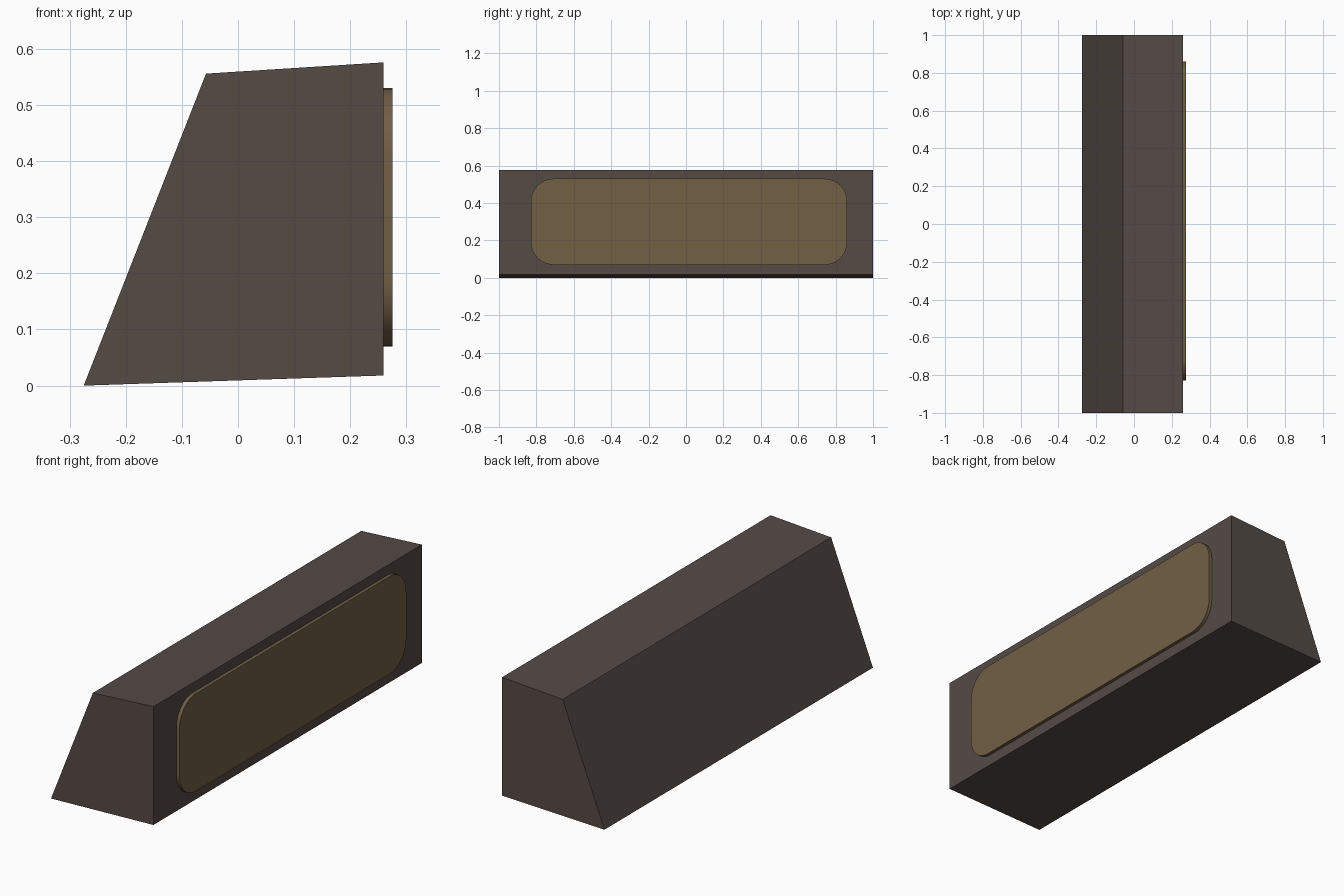
import bpy, bmesh, math

if "Cube" in bpy.data.objects:
    bpy.data.objects.remove(bpy.data.objects["Cube"])


def material(name, rgb):
    mat = bpy.data.materials.new(name)
    mat.diffuse_color = (*rgb, 1)
    mat.use_nodes = True
    mat.node_tree.nodes["Principled BSDF"].inputs["Base Color"].default_value = mat.diffuse_color
    return mat


def prism(name, points, direction, mat):
    """Extrude a closed outline along a direction into a solid part."""
    bm = bmesh.new()
    face = bm.faces.new([bm.verts.new(p) for p in points])
    ext = bmesh.ops.extrude_face_region(bm, geom=[face])
    moved = [g for g in ext["geom"] if isinstance(g, bmesh.types.BMVert)]
    bmesh.ops.translate(bm, verts=moved, vec=direction)
    bmesh.ops.recalc_face_normals(bm, faces=bm.faces)
    mesh = bpy.data.meshes.new(name)
    bm.to_mesh(mesh)
    bm.free()
    mesh.materials.append(mat)
    obj = bpy.data.objects.new(name, mesh)
    bpy.context.collection.objects.link(obj)
    return obj


def rounded_rect(y0, y1, z0, z1, r, steps=10):
    corners = [(y1 - r, z1 - r), (y0 + r, z1 - r), (y0 + r, z0 + r), (y1 - r, z0 + r)]
    pts = []
    for i, (cy, cz) in enumerate(corners):
        for s in range(steps + 1):
            a = math.pi / 2 * (i + s / steps)
            pts.append((cy + r * math.cos(a), cz + r * math.sin(a)))
    return pts


# Wedge-shaped body, sloped on the left side
profile = [(-0.275, 0.0), (0.259, 0.018), (0.259, 0.576), (-0.057, 0.556)]
prism("wedge_body", [(x, -1, z) for x, z in profile], (0, 2, 0),
      material("dark_brown", (0.089, 0.069, 0.06)))

# Raised rounded panel on the right side
panel_outline = rounded_rect(-0.829, 0.861, 0.07, 0.53, 0.12)
panel = prism("front_panel", [(0.255, y, z) for y, z in panel_outline], (0.02, 0, 0),
              material("tan", (0.168, 0.115, 0.06)))
bpy.context.view_layer.objects.active = panel
panel.select_set(True)
bpy.ops.object.shade_smooth_by_angle(angle=math.radians(30))
